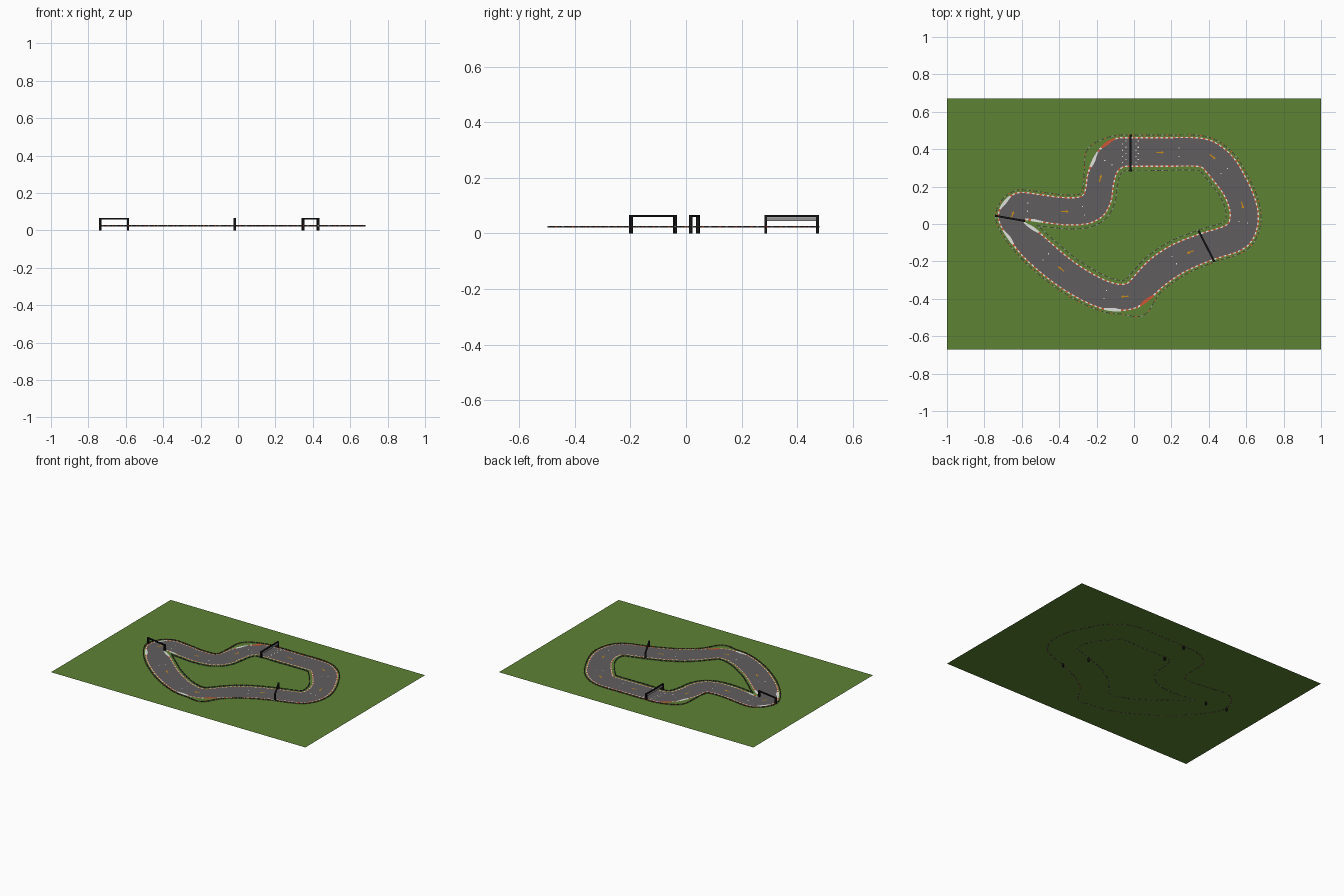
import bpy, bmesh, math
from mathutils import Vector, Matrix

cube = bpy.data.objects.get("Cube")
if cube:
    bpy.data.objects.remove(cube, do_unlink=True)


def material(name, r, g, b):
    m = bpy.data.materials.new(name)
    m.use_nodes = True
    m.diffuse_color = (r, g, b, 1)
    m.node_tree.nodes["Principled BSDF"].inputs["Base Color"].default_value = (r, g, b, 1)
    return m


GRASS = material("grass green", 0.11, 0.225, 0.034)
ROAD = material("asphalt grey", 0.118, 0.11, 0.112)
WHITE = material("kerb white", 0.75, 0.75, 0.72)
RED = material("kerb red", 0.62, 0.09, 0.035)
ORANGE = material("arrow orange", 0.6, 0.26, 0.01)
BLACK = material("gantry black", 0.008, 0.008, 0.009)
TYRE = material("tyre dark", 0.05, 0.04, 0.04)
STEEL = material("panel grey", 0.3, 0.3, 0.31)

GROUND_Z, ROAD_Z, PAINT_Z = 0.022, 0.0235, 0.0245

# Matching points on the two road edges, clockwise from the start line
OUTER = [(-.02, .465), (.16, .465), (.35, .463), (.45, .43), (.54, .35), (.61, .23),
         (.655, .12), (.668, .02), (.64, -.08), (.57, -.145), (.42, -.195), (.27, -.26),
         (.16, -.335), (.08, -.41), (0, -.455), (-.13, -.465), (-.27, -.415), (-.42, -.325),
         (-.56, -.21), (-.66, -.1), (-.72, 0), (-.725, .07), (-.68, .14), (-.61, .172),
         (-.5, .16), (-.38, .145), (-.285, .15), (-.262, .19), (-.25, .27), (-.215, .36),
         (-.16, .43), (-.1, .46)]
INNER = [(-.02, .305), (.16, .305), (.34, .305), (.38, .28), (.43, .22), (.48, .15),
         (.507, .08), (.51, .03), (.495, 0), (.45, -.02), (.35, -.05), (.2, -.11),
         (.08, -.19), (0, -.275), (-.04, -.315), (-.1, -.315), (-.19, -.28), (-.32, -.2),
         (-.44, -.1), (-.53, -.02), (-.575, .005), (-.585, .018), (-.575, .02), (-.55, .015),
         (-.48, .005), (-.36, -.008), (-.24, 0), (-.16, .045), (-.12, .12), (-.108, .2),
         (-.09, .27), (-.06, .3)]


def smooth_loop(points, steps=6):
    """Closed Catmull-Rom curve through the points."""
    pts, n, out = [Vector(p) for p in points], len(points), []
    for i in range(n):
        a, b, c, d = (pts[(i + k) % n] for k in (-1, 0, 1, 2))
        for s in range(steps):
            t = s / steps
            out.append(0.5 * (2 * b + (c - a) * t + (2 * a - 5 * b + 4 * c - d) * t ** 2
                              + (3 * b - a - 3 * c + d) * t ** 3))
    return out


def even_spacing(loop, gap):
    """Resample a closed loop into (point, left normal) pairs."""
    closed = loop + [loop[0]]
    total = sum((q - p).length for p, q in zip(closed, closed[1:]))
    count = 2 * round(total / gap / 2)
    gap, due, run, pts = total / count, 0.0, 0.0, []
    for p, q in zip(closed, closed[1:]):
        size = (q - p).length
        while due < run + size and len(pts) < count:
            pts.append(p.lerp(q, (due - run) / size))
            due += gap
        run += size
    n, out = len(pts), []
    for i, p in enumerate(pts):
        t = (pts[(i + 1) % n] - pts[i - 1]).normalized()
        out.append((p, Vector((-t.y, t.x))))
    return out


class Part:
    """Collects faces of one object."""

    def __init__(self, name, *mats):
        self.name, self.mats, self.bm = name, mats, bmesh.new()

    def plate(self, corners, z, mat=0):
        face = self.bm.faces.new([self.bm.verts.new((p[0], p[1], z)) for p in corners])
        face.normal_update()
        if face.normal.z < 0:
            face.normal_flip()
        face.material_index = mat

    def box(self, a, b, width, low, high, mat=0):
        """Box running from a to b in plan, between two heights."""
        a, b = Vector(a), Vector(b)
        d = b - a
        place = (Matrix.Translation(((a.x + b.x) / 2, (a.y + b.y) / 2, (low + high) / 2))
                 @ Matrix.Rotation(math.atan2(d.y, d.x), 4, 'Z')
                 @ Matrix.Diagonal((d.length, width, high - low, 1)))
        made = bmesh.ops.create_cube(self.bm, size=1, matrix=place)
        for face in {f for v in made["verts"] for f in v.link_faces}:
            face.material_index = mat

    def finish(self):
        mesh = bpy.data.meshes.new(self.name)
        self.bm.to_mesh(mesh)
        self.bm.free()
        for m in self.mats:
            mesh.materials.append(m)
        obj = bpy.data.objects.new(self.name, mesh)
        bpy.context.scene.collection.objects.link(obj)


def bump(p, centre, reach):
    return math.exp(-((p - Vector(centre)).length / reach) ** 2)


outer, inner = smooth_loop(OUTER), smooth_loop(INNER)
centre = [(p + q) / 2 for p, q in zip(outer, inner)]

# Ground sheet
ground = Part("ground", GRASS)
ground.plate([(-1, -.672), (1, -.672), (1, .672), (-1, .672)], GROUND_Z)
ground.finish()

# Road surface
road = Part("road", ROAD)
for i in range(len(outer)):
    road.plate([outer[i - 1], outer[i], inner[i], inner[i - 1]], ROAD_Z)
road.finish()

# Kerbs: alternating blocks, wider with one colour on the corners
CORNERS = [((-.15, .435), 1), ((-.23, .34), 0), ((-.69, .12), 0), ((-.67, -.08), 0),
           ((-.11, -.465), 0), ((.07, -.415), 1), ((-.54, -.015), 0)]
for name, loop, side in (("outer_kerb", outer, -1), ("inner_kerb", inner, 1)):
    kerb = Part(name, WHITE, RED)
    ring = even_spacing(loop, 0.0135)
    for i, (p, n) in enumerate(ring):
        q, m = ring[(i + 1) % len(ring)]
        colour, wide = i % 2, []
        for v in (p, q):
            wide.append(0.007 + 0.011 * max(bump(v, c, 0.04) for c, _ in CORNERS))
        for c, tint in CORNERS:
            if bump(p, c, 0.04) > 0.35:
                colour = tint
        kerb.plate([p, q, q + m * side * wide[1], p + n * side * wide[0]], PAINT_Z, colour)
    kerb.finish()

# Tyre barriers, swinging out around two run-off areas
RUNOFF = [((-.215, .375), .08), ((.03, -.445), .07)]
PATTERN = (0, 1, 0, 0, 2)
for name, loop, side in (("outer_barrier", outer, 1), ("inner_barrier", inner, -1)):
    barrier = Part(name, TYRE, RED, STEEL)
    base = 0.011 if side > 0 else 0.018
    line = []
    for p, n in even_spacing(loop, 0.012):
        swing = sum(bump(p, c, r) for c, r in RUNOFF) * 0.038 if side > 0 else 0
        line.append(p + n * side * (base + swing))
    for i, p in enumerate(line):
        q = line[(i + 1) % len(line)]
        if side < 0 and p.x < -.52:
            continue
        tint = PATTERN[i % 5] if side > 0 else (0, 0, 2)[i % 3]
        barrier.box(p, p.lerp(q, 0.72), 0.005, 0.0212, 0.0275, tint)
    barrier.finish()

# Direction arrows and small centre marks
arrows, marks = Part("direction_arrows", ORANGE), Part("road_marks", WHITE)
ring = even_spacing(centre, 0.02)
for spot in [(.14, .383), (.42, .36), (.58, .1), (.3, -.15), (-.05, -.388),
             (-.39, -.24), (-.65, .05), (-.37, .067), (-.18, .245)]:
    k = min(range(len(ring)), key=lambda j: (ring[j][0] - Vector(spot)).length)
    p, n = Vector(spot), ring[k][1]
    t = Vector((n.y, -n.x))
    arrows.plate([p - t * .02 - n * .003, p + t * .006 - n * .003,
                  p + t * .006 + n * .003, p - t * .02 + n * .003], PAINT_Z)
    arrows.plate([p + t * .006 - n * .009, p + t * .02, p + t * .006 + n * .009], PAINT_Z)
    m, n = ring[(k + 5) % len(ring)]
    for s in (-.025, .02):
        c = m + n * s
        marks.plate([c + Vector(d) * .003 for d in ((-1, -1), (1, -1), (1, 1), (-1, 1))], PAINT_Z)
arrows.finish()
marks.finish()

# Starting grid slots and start line
grid = Part("start_grid", WHITE)
for i in range(8):
    y = .325 + i * .0165
    for x in (-.065 + .02 * (i % 2), .008 + .012 * (i % 2)):
        grid.plate([(x, y), (x + .006, y), (x + .006, y + .006), (x, y + .006)], PAINT_Z)
grid.finish()


# Gantries: two posts and a beam, with a sign panel on the start one
def gantry(name, a, b, panel=False):
    part = Part(name, BLACK, STEEL)
    a, b = Vector(a), Vector(b)
    d = (b - a).normalized() * 0.005
    for p in (a, b):
        part.box(p - d, p + d, 0.012, 0, 0.066)
    part.box(a, b, 0.01, 0.059, 0.066)
    if panel:
        part.box(a, b, 0.006, 0.045, 0.058, 1)
    part.finish()


gantry("start_gantry", (-.018, .287), (-.018, .473), True)
gantry("left_gantry", (-.737, .043), (-.588, .017))
gantry("right_gantry", (.347, -.04), (.428, -.198))
